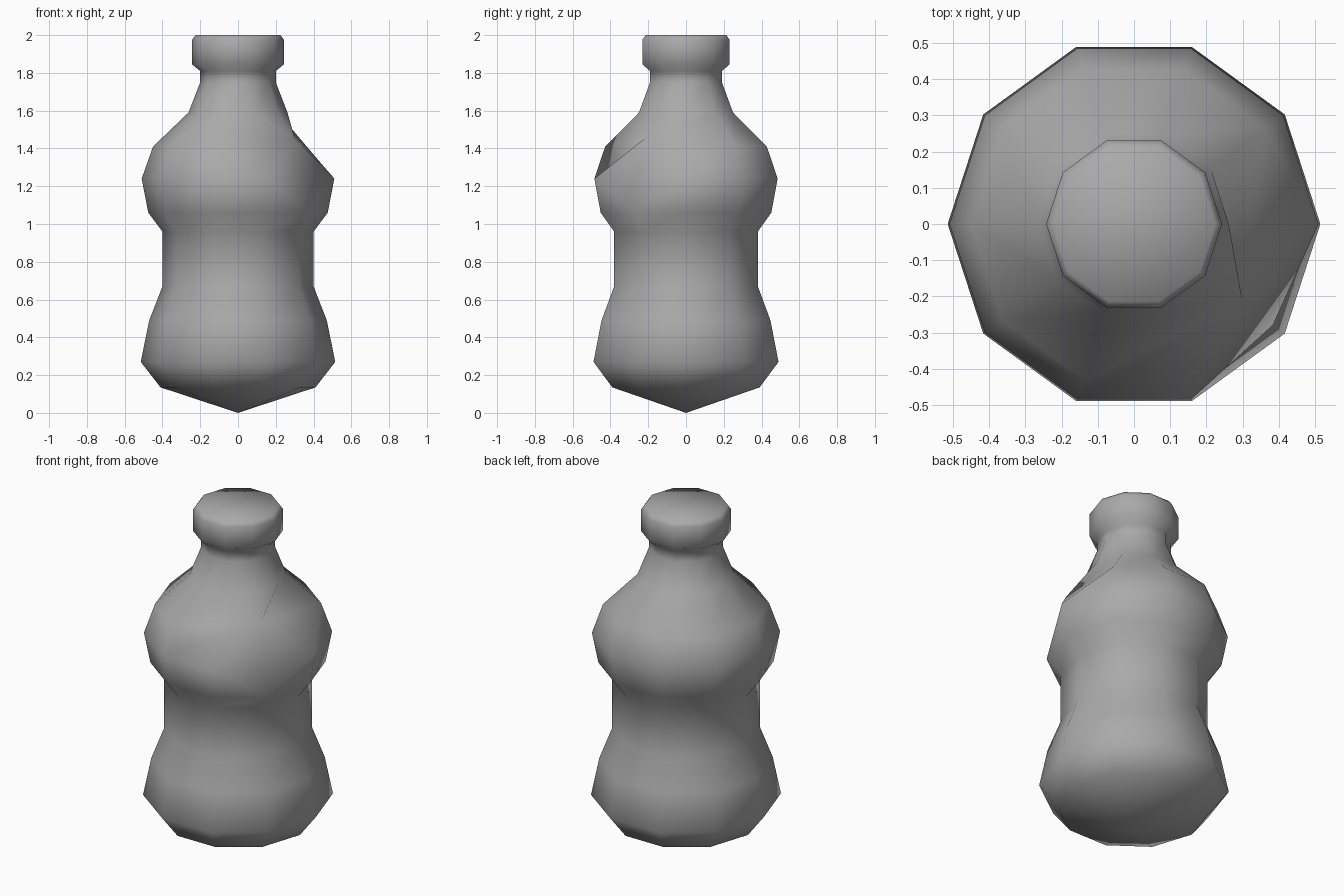
import bpy, bmesh, math
from mathutils import Vector

cube = bpy.data.objects.get("Cube")
if cube:
    bpy.data.objects.remove(cube, do_unlink=True)

SIDES = 10
# Bottle outline as (radius, height), from base to cap
PROFILE = [(0.41, 0.135), (0.515, 0.27), (0.47, 0.49), (0.40, 0.67),
           (0.40, 0.96), (0.475, 1.06), (0.51, 1.24), (0.45, 1.41),
           (0.262, 1.59), (0.20, 1.75), (0.20, 1.81), (0.243, 1.845),
           (0.243, 1.975), (0.225, 2.0)]
LOWER, BULGE, SHOULDER = 5, 6, 7

grey = bpy.data.materials.new("plain grey")
grey.use_nodes = True
colour = (0.4, 0.4, 0.4, 1)
grey.diffuse_color = colour
grey.node_tree.nodes["Principled BSDF"].inputs["Base Color"].default_value = colour

# Lathe the rings
bm = bmesh.new()
rings = []
for r, z in PROFILE:
    angles = [math.tau * i / SIDES for i in range(SIDES)]
    rings.append([bm.verts.new((r * math.cos(a), r * math.sin(a), z)) for a in angles])
for low, high in zip(rings, rings[1:]):
    for i in range(SIDES):
        j = (i + 1) % SIDES
        bm.faces.new((low[i], low[j], high[j], high[i]))

# Pointed base and flat cap top
tip = bm.verts.new((0, 0, 0))
for i in range(SIDES):
    bm.faces.new((tip, rings[0][(i + 1) % SIDES], rings[0][i]))
bm.faces.new(rings[-1])

# Dent in the front left shoulder: keep the outer ridge, draw four corners together
for face in list(bm.faces):
    corner = rings[BULGE][-1]
    if corner in face.verts and rings[LOWER][-1] in face.verts:
        other = next(v for v in (rings[BULGE][0], rings[BULGE][-2]) if v in face.verts)
        bmesh.utils.face_split(face, rings[LOWER][-1], other)
dent = [rings[BULGE][-1], rings[SHOULDER][0], rings[SHOULDER][-1], rings[SHOULDER][-2]]
bmesh.ops.pointmerge(bm, verts=dent, merge_co=Vector((0.30, -0.215, 1.455)))
bmesh.ops.dissolve_degenerate(bm, dist=0.0001, edges=bm.edges[:])
bmesh.ops.recalc_face_normals(bm, faces=bm.faces[:])
for face in bm.faces:
    face.smooth = True

mesh = bpy.data.meshes.new("bottle")
bm.to_mesh(mesh)
bm.free()
mesh.materials.append(grey)
bottle = bpy.data.objects.new("bottle", mesh)
bpy.context.collection.objects.link(bottle)
